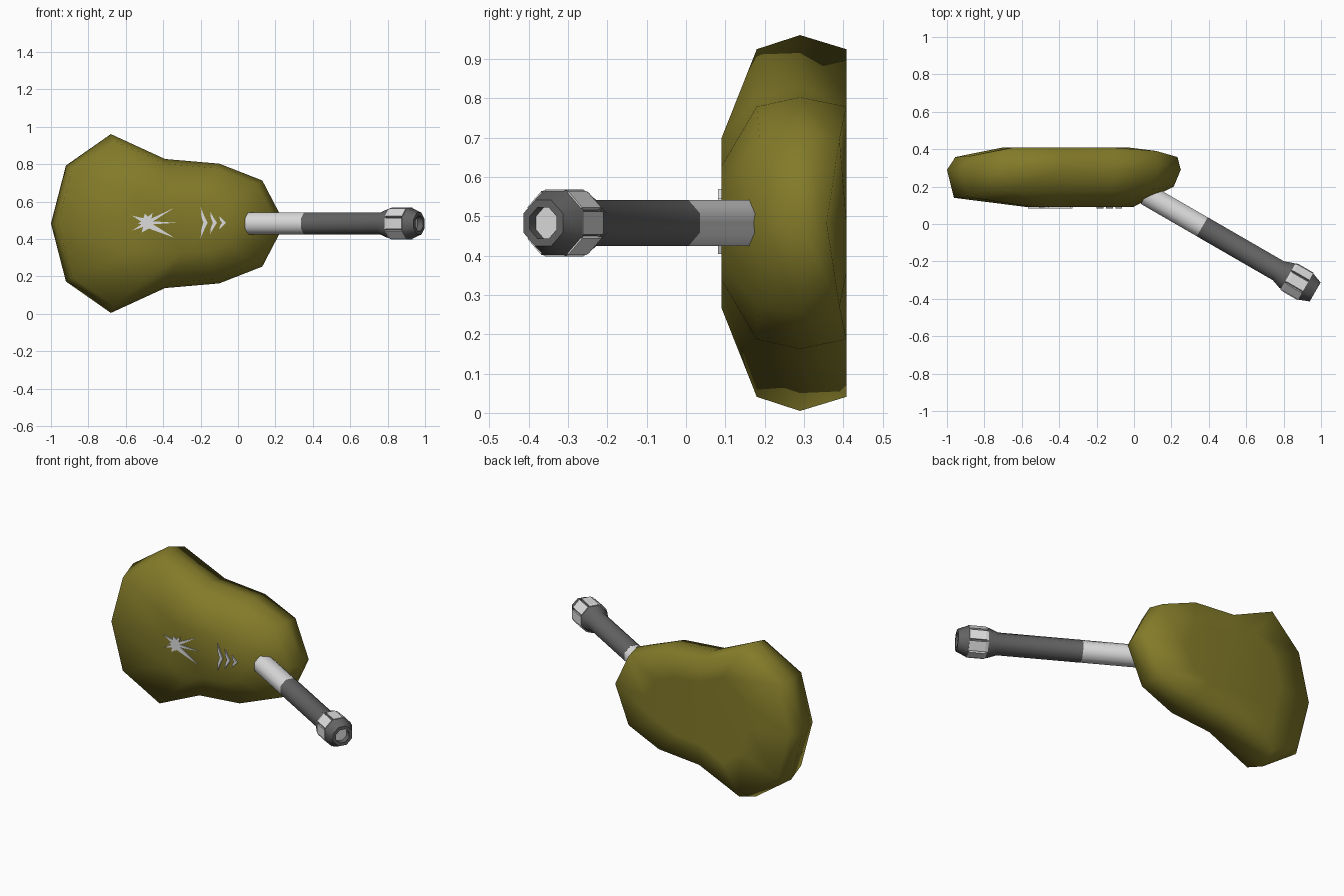
import bpy, bmesh, math
from mathutils import Vector

if "Cube" in bpy.data.objects:
    bpy.data.objects.remove(bpy.data.objects["Cube"])

ZC = 0.483


def material(name, rgb):
    m = bpy.data.materials.new(name)
    m.diffuse_color = (*rgb, 1)
    m.use_nodes = True
    m.node_tree.nodes["Principled BSDF"].inputs["Base Color"].default_value = m.diffuse_color
    return m


OLIVE = material("olive", (0.225, 0.195, 0.022))
LIGHT = material("light grey", (0.72, 0.72, 0.72))
DARK = material("dark grey", (0.125, 0.125, 0.125))


def make(name, bm, mat, angle=None):
    bmesh.ops.recalc_face_normals(bm, faces=bm.faces)
    me = bpy.data.meshes.new(name)
    bm.to_mesh(me)
    bm.free()
    me.materials.append(mat)
    if angle:
        me.polygons.foreach_set("use_smooth", [True] * len(me.polygons))
        me.set_sharp_from_angle(angle=math.radians(angle))
    ob = bpy.data.objects.new(name, me)
    bpy.context.collection.objects.link(ob)
    return ob


def loft(bm, rings, caps=True, closed=False):
    vs = [[bm.verts.new(p) for p in r] for r in rings]
    n = len(vs[0])
    pairs = list(zip(vs, vs[1:])) + ([(vs[-1], vs[0])] if closed else [])
    for a, b in pairs:
        for i in range(n):
            j = (i + 1) % n
            bm.faces.new((a[i], a[j], b[j], b[i]))
    if caps and not closed:
        bm.faces.new(vs[0])
        bm.faces.new(vs[-1])


# Padded body: one mirrored outline, scaled through layers from front to back
HALF = [(-1, 0), (-.92, .31), (-.68, .478), (-.39, .345), (-.10, .32), (.13, .23), (.25, 0)]
BEND = [1, .9, 0, 0, 0, .35, 1]
outline = [(x, z, b) for (x, z), b in zip(HALF, BEND)]
outline += [(x, -z, b) for x, z, b in outline[-2:0:-1]]
LAYERS = [  # y, y shift left, y shift right, fixed x, x scale, z scale
    (.09, 0, 0, -.215, .45, .45),
    (.18, -.04, .02, -.375, .94, .925),
    (.29, 0, 0, -.375, 1, 1),
    (.408, -.05, -.05, -.1, .95, .925),
    (.408, 0, 0, -.35, .55, .55),
]
rings = []
for y, dl, dr, cx, sx, sz in LAYERS:
    rings.append([(cx + (x - cx) * sx, y + b * (dl if x < -.4 else dr), ZC + z * sz)
                  for x, z, b in outline])
bm = bmesh.new()
loft(bm, rings)
make("padded_body", bm, OLIVE, 179)

# Handle axis in the horizontal plane
ORIGIN = Vector((.365, -.015, ZC))
AXIS = Vector((math.cos(math.radians(30)), -.5, 0))
SIDE = Vector((.5, AXIS.x, 0))
UP = Vector((0, 0, 1))


def on_axis(t, r, a):
    return ORIGIN + AXIS * t + (SIDE * math.cos(a) + UP * math.sin(a)) * r


def ring(t, r):
    return [on_axis(t, r, math.pi / 8 + i * math.pi / 4) for i in range(8)]


def tube(name, stations, mat, closed=False):
    bm = bmesh.new()
    loft(bm, [ring(t, r) for t, r in stations], closed=closed)
    make(name, bm, mat, 50)


tube("handle_sleeve", [(-.346, .063), (0, .063)], LIGHT)
tube("handle_grip", [(0, .0635), (.47, .0635), (.52, .083), (.54, .083)], DARK)
tube("head_core", [(.54, .078), (.64, .078)], DARK)
tube("head_tip", [(.635, .089), (.697, .063), (.697, .043), (.64, .043)], DARK, closed=True)
tube("head_socket", [(.636, .044), (.665, .044)], LIGHT)

# Light panels around the head
bm = bmesh.new()
for i in range(8):
    mid = i * math.pi / 4
    w = math.pi / 8 * .84
    sections = []
    for t, r in ((.53, .086), (.545, .09), (.638, .09)):
        sections.append([on_axis(t, .07, mid - w), on_axis(t, r, mid - w),
                         on_axis(t, r, mid + w), on_axis(t, .07, mid + w)])
    loft(bm, sections)
make("head_panels", bm, LIGHT)


# Thin front markings
def plate(name, pts, y0=.084, y1=.0915):
    bm = bmesh.new()
    loft(bm, [[(x, y, z) for x, z in pts] for y in (y0, y1)])
    make(name, bm, LIGHT)


spikes = [(0, .155), (29, .165), (62, .06), (105, .05), (155, .09),
          (183, .05), (207, .09), (240, .06), (331, .165)]
star = []
for k, (a, r) in enumerate(spikes):
    b = spikes[(k + 1) % len(spikes)][0]
    b += 360 if b < a else 0
    for ang, rad in ((a, r), ((a + b) / 2, .032)):
        ang = math.radians(ang)
        star.append((-.485 + rad * math.cos(ang), .487 + rad * math.sin(ang)))
plate("burst_marking", star)

for k, (x, h) in enumerate(((-.163, .083), (-.112, .06), (-.063, .037))):
    plate(f"chevron_marking_{k + 1}",
          [(x, .487), (x - .016, .487 + h * .4), (x - .037, .487 + h),
           (x - .033, .487 + h * .4), (x - .022, .487),
           (x - .033, .487 - h * .4), (x - .037, .487 - h), (x - .016, .487 - h * .4)],
          .082)
